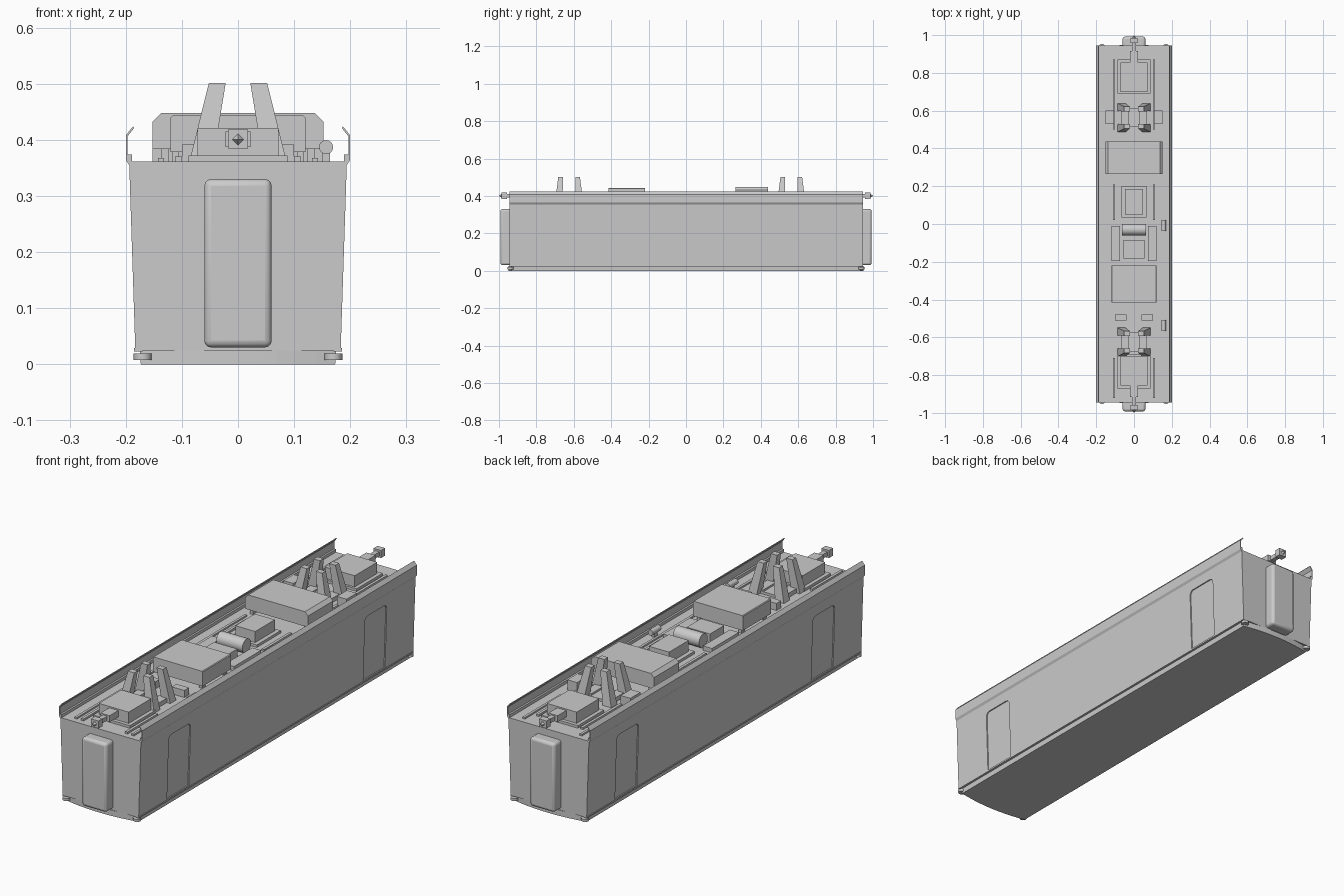
import bpy, bmesh, math
from mathutils import Vector

if "Cube" in bpy.data.objects:
    bpy.data.objects.remove(bpy.data.objects["Cube"])


def make(name, verts, faces, bevel=0, segs=1):
    me = bpy.data.meshes.new(name)
    me.from_pydata(verts, [], faces)
    bm = bmesh.new()
    bm.from_mesh(me)
    bmesh.ops.recalc_face_normals(bm, faces=bm.faces)
    bm.to_mesh(me)
    bm.free()
    ob = bpy.data.objects.new(name, me)
    bpy.context.collection.objects.link(ob)
    if bevel:
        m = ob.modifiers.new("bevel", "BEVEL")
        m.width, m.segments = bevel, segs
    return ob


def loft(name, a, b, **kw):
    """Closed solid between two matching outlines."""
    n = len(a)
    faces = [tuple(range(n))[::-1], tuple(range(n, 2 * n))]
    faces += [(i, (i + 1) % n, n + (i + 1) % n, n + i) for i in range(n)]
    return make(name, a + b, faces, **kw)


def rect(x0, x1, y0, y1, z):
    return [(x0, y0, z), (x1, y0, z), (x1, y1, z), (x0, y1, z)]


def box(name, x, y, z, **kw):
    return loft(name, rect(*x, *y, z[0]), rect(*x, *y, z[1]), **kw)


def extrude_y(name, prof, y0, y1, **kw):
    return loft(name, [(x, y0, z) for x, z in prof], [(x, y1, z) for x, z in prof], **kw)


def cyl(name, loc, r, length, rot, n=24):
    bpy.ops.mesh.primitive_cylinder_add(vertices=n, radius=r, depth=length, location=loc, rotation=rot)
    ob = bpy.context.object
    ob.name = name
    bpy.ops.object.shade_smooth_by_angle(angle=math.radians(40))
    return ob


L = 0.945
DECK = 0.361

# Tapered main body
half = [(0.183, 0.025), (0.194, DECK)]
body = extrude_y("car_body", [(-x, z) for x, z in half] + half[::-1], -L, L)

# Side door recesses, leaning with the walls
lean = math.atan2(0.011, DECK - 0.025)
for s in (-1, 1):
    for yc in (-0.675, 0.675):
        out = [(-0.075, 0.032), (0.075, 0.032)]
        for c, a0 in ((0.055, 0), (-0.055, 90)):
            out += [(c + 0.02 * math.cos(math.radians(a0 + k * 22.5)),
                     0.29 + 0.02 * math.sin(math.radians(a0 + k * 22.5))) for k in range(5)]
        wall = lambda z: 0.183 + (z - 0.025) * math.tan(lean)
        cut = loft("door_cutter", [(s * (wall(z) - 0.005), yc + y, z) for y, z in out],
                   [(s * (wall(z) + 0.03), yc + y, z) for y, z in out])
        cut.hide_render = True
        cut.hide_set(True)
        m = body.modifiers.new("door", "BOOLEAN")
        m.operation, m.object, m.solver = "DIFFERENCE", cut, "EXACT"

# Floor skirt with slightly bowed ends
plan = []
for s in (-1, 1):
    plan += [(-s * x, s * (0.932 + 0.018 * (1 - (x / 0.175) ** 2)))
             for x in [-0.175 + 0.35 * k / 10 for k in range(11)]]
loft("floor_skirt", [(x * 0.99, y, 0) for x, y in plan], [(x, y, 0.025) for x, y in plan])

for s in (-1, 1):
    # Side sill and roof-edge rail
    box("side_sill", (s * 0.17, s * 0.185), (-L, L), (0.023, 0.029))
    rail = [(0.192, 0.352), (0.2, 0.364), (0.2, 0.408), (0.187, 0.424),
            (0.185, 0.421), (0.197, 0.406), (0.197, 0.374), (0.189, 0.374), (0.189, 0.355)]
    extrude_y("roof_edge_rail", [(s * x, z) for x, z in rail], -L, L)
    # Low walkway boards and conduit runs
    for y0, y1 in ((0.66, 0.92), (-0.92, -0.52), (-0.45, 0.25)):
        box("roof_conduit", (s * 0.132, s * 0.143), (y0, y1), (0.36, 0.368))
    for y0, y1 in ((0.5, 0.87), (0.02, 0.21), (-0.92, -0.71)):
        box("inner_conduit", (s * 0.1, s * 0.112), (y0, y1), (0.36, 0.37))
    box("side_panel", (s * 0.075, s * 0.118), (-0.195, -0.01), (0.36, 0.38))
    box("small_case", (s * 0.04, s * 0.1), (-0.512, -0.48), (0.36, 0.392))
    box("side_case", (s * 0.105, s * 0.152), (0.53, 0.6), (0.36, 0.405))

    # Support posts under the two large units
    for w, ys in ((0.13, (0.29, 0.42)), (0.1, (-0.39, -0.24))):
        for y in ys:
            box("unit_post", (s * (w - 0.007), s * (w + 0.007)), (y - 0.012, y + 0.012), (0.36, 0.39))

    # Gangway door at each end
    g = box("gangway", (-0.06, 0.06), (s * 0.93, s * 0.992), (0.03, 0.33), bevel=0.012, segs=3)
    bpy.context.view_layer.objects.active = g
    g.select_set(True)
    bpy.ops.object.shade_smooth_by_angle(angle=math.radians(35))
    g.select_set(False)

    # Corner pads
    for t in (-1, 1):
        cyl("corner_pad", (t * 0.17, s * 0.938, 0.0135), 0.016, 0.011, (0, 0, 0), 12)

    # Coupler: housing, bar, head and pointed tip
    box("coupler_housing", (-0.072, 0.072), (s * 0.7, s * 0.855), (0.37, 0.421))
    box("housing_plinth", (-0.088, 0.088), (s * 0.69, s * 0.87), (0.36, 0.372))
    box("coupler_mount", (-0.022, 0.022), (s * 0.85, s * 0.915), (0.387, 0.415))
    box("coupler_bar", (-0.01, 0.01), (s * 0.91, s * 0.965), (0.391, 0.41))
    box("coupler_head", (-0.018, 0.018), (s * 0.958, s * 0.986), (0.385, 0.418))
    r = 0.011
    tip = [(r, s * 0.985, 0.401), (0, s * 0.985, 0.401 + r), (-r, s * 0.985, 0.401),
           (0, s * 0.985, 0.401 - r), (0, s * 1.0, 0.401)]
    make("coupler_tip", tip, [(0, 1, 2, 3)] + [(i, (i + 1) % 4, 4) for i in range(4)])

# Clusters of four splayed legs
for yc in (0.563, -0.625):
    box("leg_base_plate", (-0.06, 0.06), (yc - 0.05, yc + 0.05), (0.36, 0.372))
    for sx in (-1, 1):
        box("cross_bar", (sx * 0.03, sx * 0.07), (yc - 0.045, yc + 0.045), (0.36, 0.38))
        for sy in (-1, 1):
            loft("splayed_leg",
                 rect(sx * 0.045, sx * 0.087, yc + sy * 0.035, yc + sy * 0.076, 0.36),
                 rect(sx * 0.022, sx * 0.052, yc + sy * 0.033, yc + sy * 0.058, 0.501))

# Large roof units with chamfered shoulders
for name, w, y0, y1, z0, z1, c in (("large_unit", 0.152, 0.265, 0.438, 0.384, 0.448, 0.015),
                                   ("second_unit", 0.12, -0.415, -0.22, 0.378, 0.443, 0.003)):
    extrude_y(name, [(-w, z0), (w, z0), (w, z1 - c), (w - c, z1), (c - w, z1), (-w, z1 - c)], y0, y1)

# Central equipment
box("middle_plinth", (-0.066, 0.066), (0.035, 0.2), (0.36, 0.372))
box("middle_case", (-0.048, 0.048), (0.05, 0.185), (0.37, 0.42))
cyl("air_tank", (0, -0.03, 0.392), 0.03, 0.125, (0, math.pi / 2, 0))
box("flat_case", (-0.056, 0.056), (-0.183, -0.085), (0.36, 0.398))

# Small side canisters on brackets
for y in (-0.008, -0.538):
    cyl("canister", (0.157, y, 0.387), 0.0125, 0.058, (math.pi / 2, 0, 0), 16)
    box("canister_bracket", (0.15, 0.164), (y - 0.01, y + 0.01), (0.36, 0.38))
